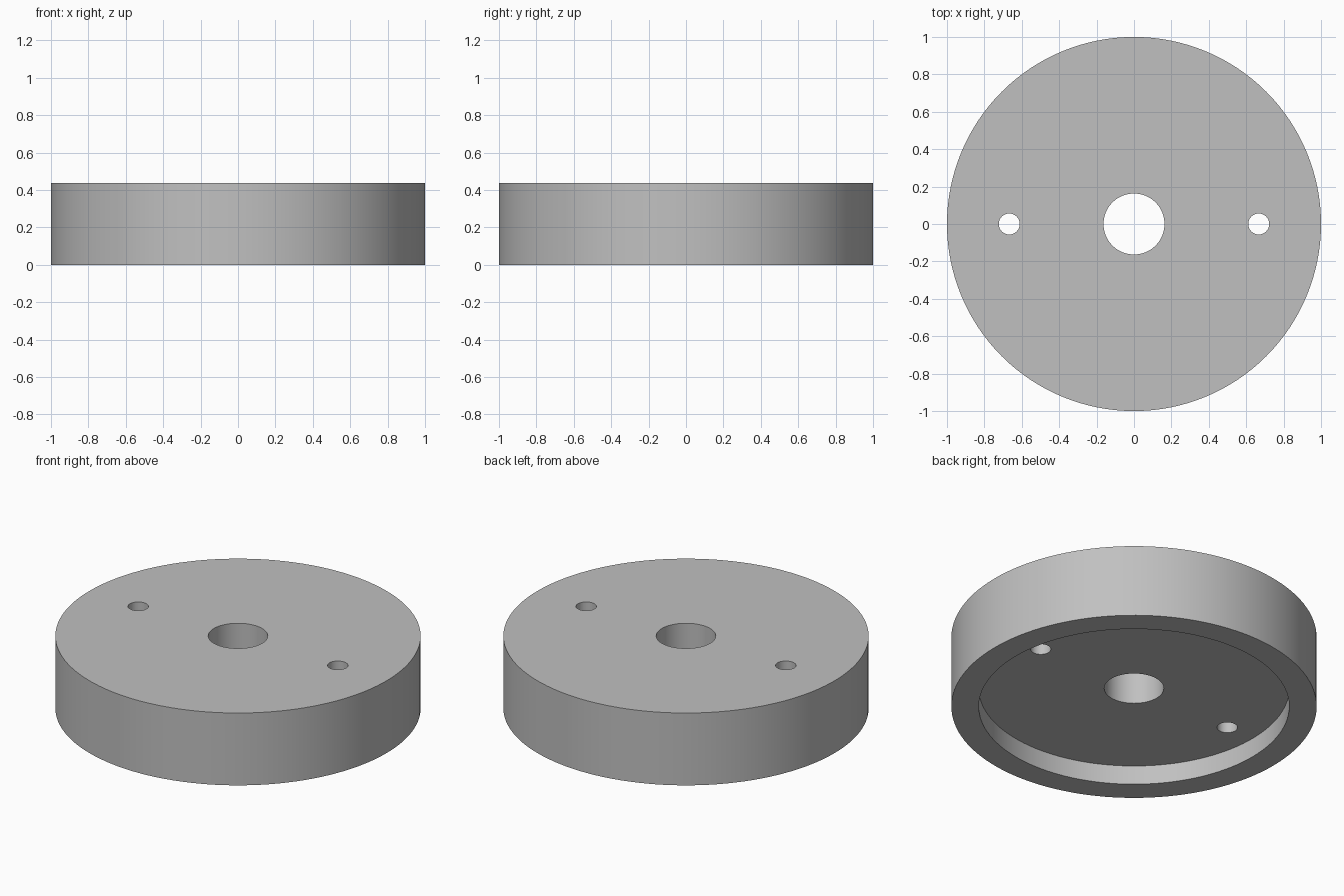
import bpy
import bmesh
import math

SEGMENTS = 128
HEIGHT = 0.437
RECESS_DEPTH = 0.115
OUTER_R, RECESS_R, BORE_R = 1.0, 0.85, 0.163
BOLT_R, BOLT_X = 0.056, 0.667

cube = bpy.data.objects.get("Cube")
if cube:
    bpy.data.objects.remove(cube, do_unlink=True)

grey = bpy.data.materials.new("plain_grey")
grey.use_nodes = True
colour = (0.53, 0.53, 0.53, 1)
grey.diffuse_color = colour
grey.node_tree.nodes["Principled BSDF"].inputs["Base Color"].default_value = colour


def lathe(name, profile):
    """Spin a closed (radius, height) outline around the z axis."""
    bm = bmesh.new()
    verts = [bm.verts.new((r, 0, z)) for r, z in profile]
    edges = [bm.edges.new((v, verts[i - 1])) for i, v in enumerate(verts)]
    bmesh.ops.spin(bm, geom=verts + edges, cent=(0, 0, 0), axis=(0, 0, 1),
                   angle=math.tau, steps=SEGMENTS, use_merge=True)
    bmesh.ops.remove_doubles(bm, verts=bm.verts, dist=0.0001)
    bmesh.ops.recalc_face_normals(bm, faces=bm.faces)
    mesh = bpy.data.meshes.new(name)
    bm.to_mesh(mesh)
    bm.free()
    obj = bpy.data.objects.new(name, mesh)
    bpy.context.collection.objects.link(obj)
    return obj


# Disc with a centre bore and a shallow recess underneath
disc = lathe("recessed_disc", [
    (BORE_R, RECESS_DEPTH), (RECESS_R, RECESS_DEPTH), (RECESS_R, 0),
    (OUTER_R, 0), (OUTER_R, HEIGHT), (BORE_R, HEIGHT)])
disc.data.materials.append(grey)
bpy.context.view_layer.objects.active = disc

# Two bolt holes cut right through
for side in (-1, 1):
    bpy.ops.mesh.primitive_cylinder_add(
        vertices=48, radius=BOLT_R, depth=1, location=(side * BOLT_X, 0, HEIGHT / 2))
    cutter = bpy.context.object
    cutter.name = "bolt_hole_cutter"
    cutter.hide_render = True
    cutter.data.materials.append(grey)
    bpy.context.view_layer.objects.active = disc
    cut = disc.modifiers.new("bolt_hole", "BOOLEAN")
    cut.operation = "DIFFERENCE"
    cut.solver = "EXACT"
    cut.object = cutter
    bpy.ops.object.modifier_apply(modifier=cut.name)
    bpy.data.objects.remove(cutter, do_unlink=True)

# Smooth round walls, crisp rims
bpy.ops.object.select_all(action="DESELECT")
disc.select_set(True)
bpy.context.view_layer.objects.active = disc
bpy.ops.object.shade_smooth_by_angle(angle=math.radians(30))
